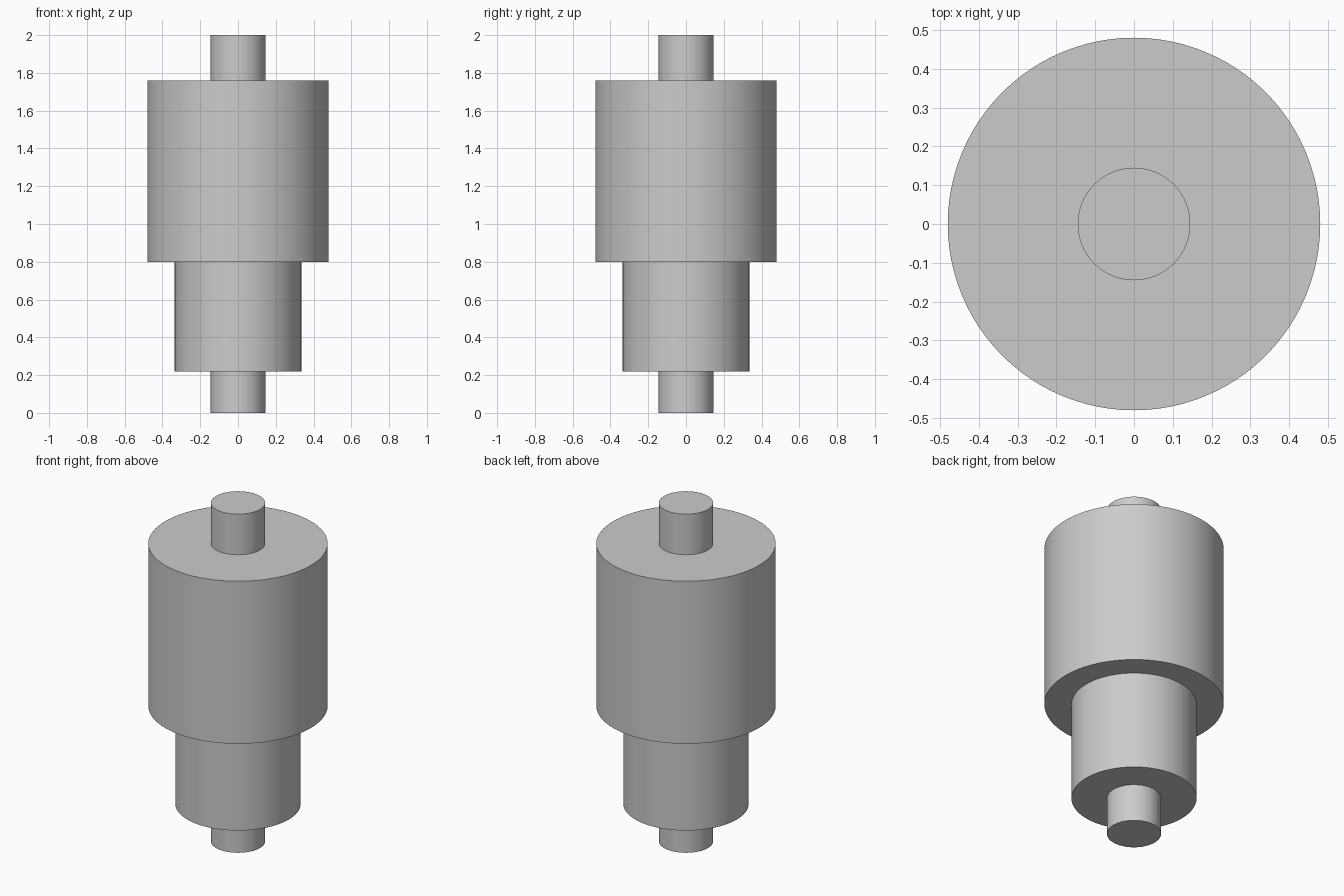
import bpy, bmesh, math

if "Cube" in bpy.data.objects:
    bpy.data.objects.remove(bpy.data.objects["Cube"])

SEGMENTS = 96

# Half profile of the stepped shaft: (radius, height), bottom to top
PROFILE = [
    (0.145, 0.0), (0.145, 0.22),    # lower pin
    (0.335, 0.22), (0.335, 0.80),   # middle collar
    (0.48, 0.80), (0.48, 1.76),     # main drum
    (0.145, 1.76), (0.145, 2.0),    # upper pin
]

grey = bpy.data.materials.new("plain grey")
grey.diffuse_color = (0.6, 0.6, 0.6, 1.0)
grey.use_nodes = True
grey.node_tree.nodes["Principled BSDF"].inputs["Base Color"].default_value = grey.diffuse_color


def lathe(name, profile, material):
    """Revolve a profile about z and cap both ends."""
    bm = bmesh.new()
    rings = []
    for r, z in profile:
        rings.append([bm.verts.new((r * math.cos(2 * math.pi * i / SEGMENTS),
                                    r * math.sin(2 * math.pi * i / SEGMENTS), z))
                      for i in range(SEGMENTS)])
    for low, high in zip(rings, rings[1:]):
        for i in range(SEGMENTS):
            j = (i + 1) % SEGMENTS
            bm.faces.new((low[i], low[j], high[j], high[i]))
    bm.faces.new(rings[0][::-1])
    bm.faces.new(rings[-1])
    bmesh.ops.recalc_face_normals(bm, faces=bm.faces[:])
    mesh = bpy.data.meshes.new(name)
    bm.to_mesh(mesh)
    bm.free()
    mesh.materials.append(material)
    obj = bpy.data.objects.new(name, mesh)
    bpy.context.collection.objects.link(obj)
    return obj


# Single turned body, smooth around and sharp at the steps
shaft = lathe("stepped_shaft", PROFILE, grey)
bpy.context.view_layer.objects.active = shaft
shaft.select_set(True)
bpy.ops.object.shade_smooth_by_angle(angle=math.radians(30))
